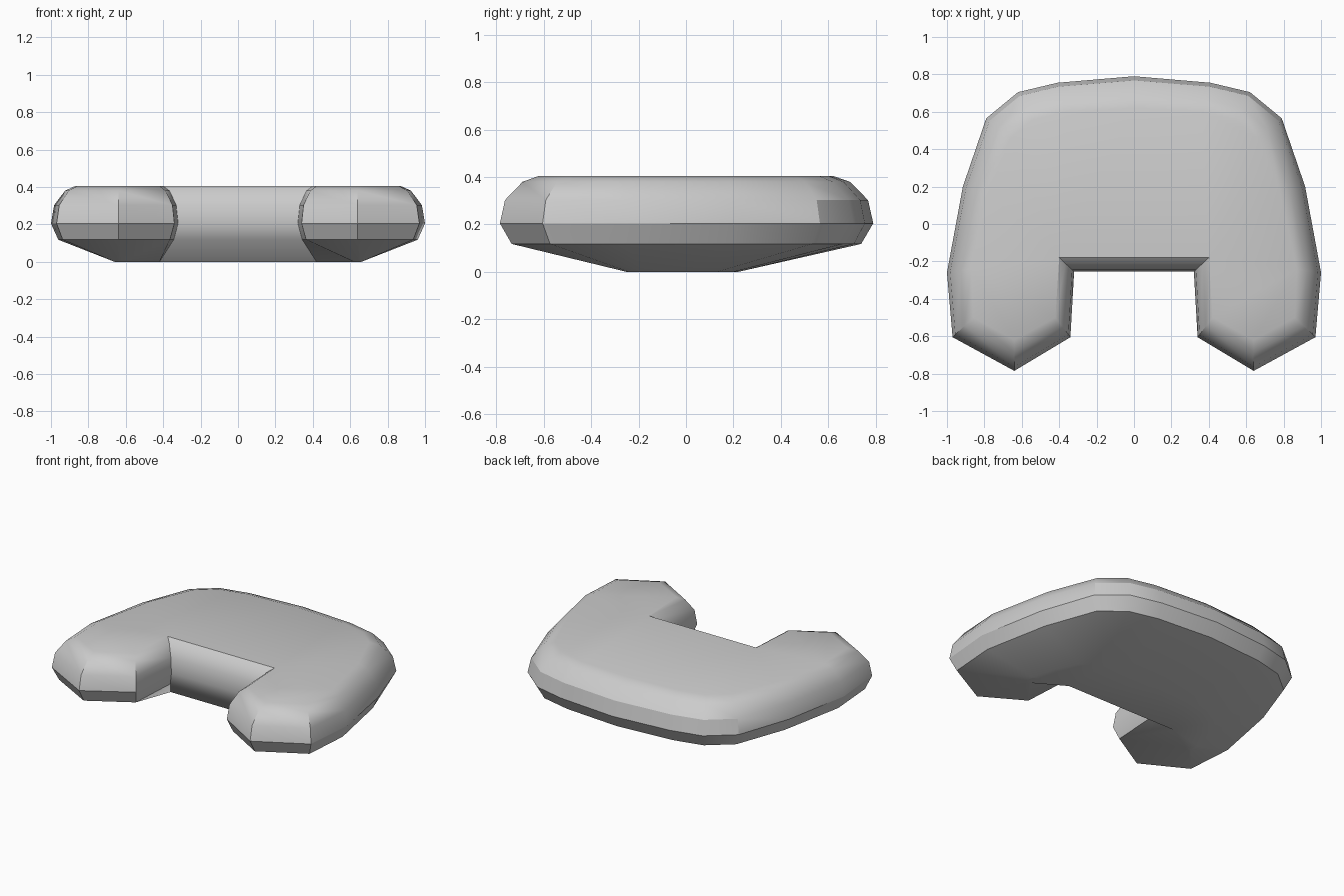
import bpy, bmesh
from mathutils import Vector

if "Cube" in bpy.data.objects:
    bpy.data.objects.remove(bpy.data.objects["Cube"])

# Half outlines (x >= 0), from the back centre round the leg to the notch corner
RIM = [(0, .79), (.41, .755), (.62, .705), (.79, .565), (.915, .2), (1.0, -.26),
       (.97, -.605), (.64, -.785), (.34, -.605), (.32, -.255)]
TOP = [(0, .62), (.36, .60), (.54, .56), (.66, .46), (.78, .17), (.87, -.24),
       (.86, -.50), (.64, -.62), (.42, -.50), (.40, -.18)]
BASE = [(0, .22), (.24, .22), (.42, .20), (.54, .13), (.62, -.02), (.66, -.18),
        (.66, -.24), (.645, -.25), (.62, -.24), (.42, -.12)]


def ring(bm, a, b, t, z):
    """Closed mirrored outline blended between two half outlines."""
    half = [Vector(p).lerp(Vector(q), t) for p, q in zip(a, b)]
    pts = [(p.x, p.y) for p in half] + [(-p.x, p.y) for p in reversed(half[1:])]
    return [bm.verts.new((x, y, z)) for x, y in pts]


# Horseshoe-shaped pad: stacked rings with bevelled rim and tapered underside
bm = bmesh.new()
rings = [ring(bm, BASE, BASE, 0, 0),
         ring(bm, RIM, TOP, .3, .118),
         ring(bm, RIM, TOP, 0, .205),
         ring(bm, RIM, TOP, .13, .303),
         ring(bm, RIM, TOP, .58, .38),
         ring(bm, RIM, TOP, 1, .405)]
n = len(rings[0])
for lo, hi in zip(rings, rings[1:]):
    for i in range(n):
        j = (i + 1) % n
        bm.faces.new((lo[i], lo[j], hi[j], hi[i]))
caps = [bm.faces.new(rings[0]), bm.faces.new(rings[-1])]
bmesh.ops.triangulate(bm, faces=caps)
bmesh.ops.recalc_face_normals(bm, faces=bm.faces[:])
mesh = bpy.data.meshes.new("horseshoe_pad")
bm.to_mesh(mesh)
bm.free()

pad = bpy.data.objects.new("horseshoe_pad", mesh)
bpy.context.collection.objects.link(pad)
bpy.context.view_layer.objects.active = pad
pad.select_set(True)
bpy.ops.object.shade_smooth_by_angle(angle=0.52)
